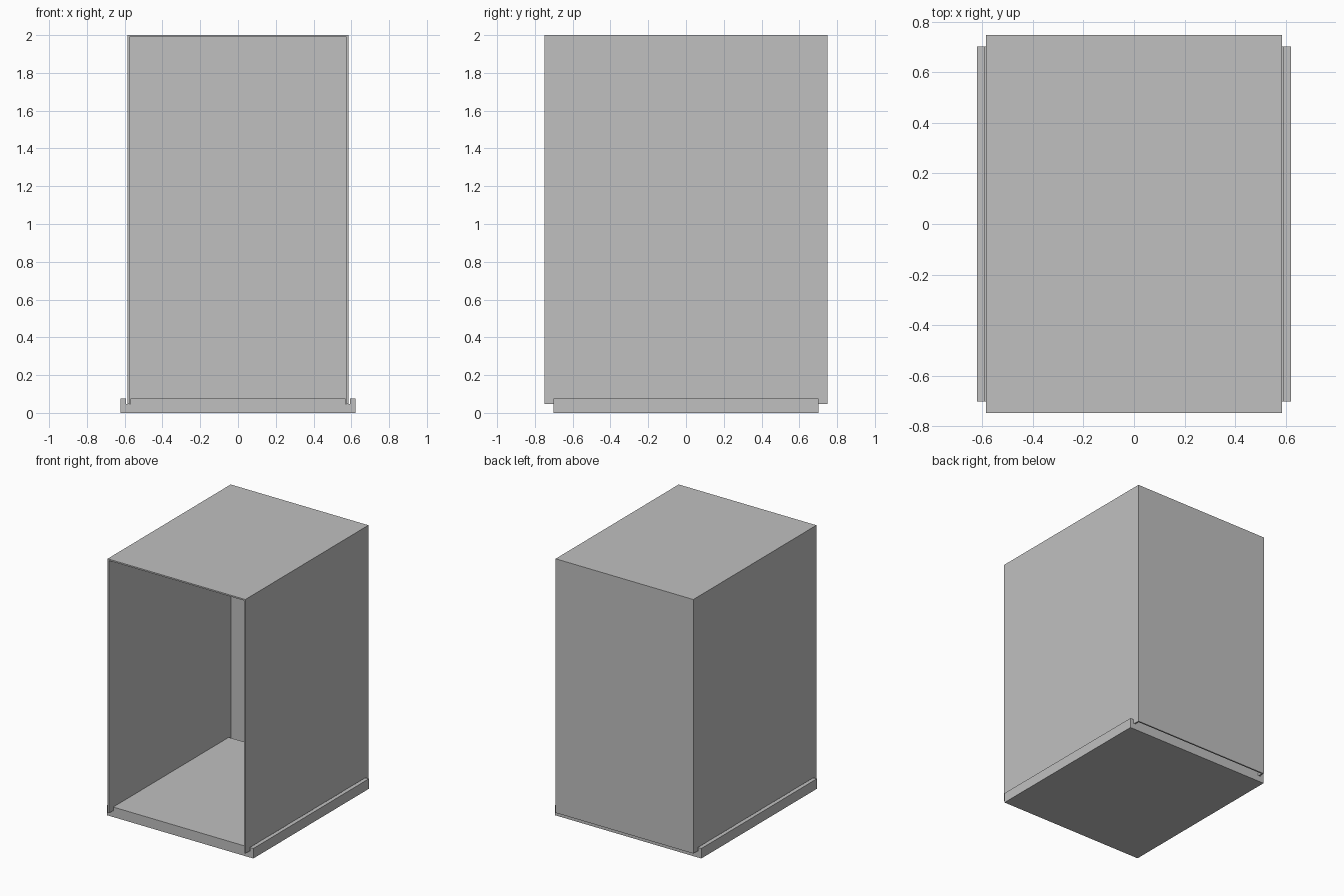
import bpy
import bmesh

old = bpy.data.objects.get("Cube")
if old:
    bpy.data.objects.remove(old, do_unlink=True)

grey = bpy.data.materials.new("light grey")
grey.use_nodes = True
colour = (0.53, 0.53, 0.53, 1)
grey.diffuse_color = colour
grey.node_tree.nodes["Principled BSDF"].inputs["Base Color"].default_value = colour


def add_object(name, bm):
    bmesh.ops.recalc_face_normals(bm, faces=bm.faces[:])
    mesh = bpy.data.meshes.new(name)
    bm.to_mesh(mesh)
    bm.free()
    mesh.materials.append(grey)
    obj = bpy.data.objects.new(name, mesh)
    bpy.context.collection.objects.link(obj)
    return obj


# Cover: thin box, open at the front and underneath
half_x, half_y, bottom, top, wall = 0.586, 0.748, 0.046, 2.0, 0.011
bm = bmesh.new()
bmesh.ops.create_cube(bm, size=2)
open_faces = [f for f in bm.faces if f.normal.y < -0.5 or f.normal.z < -0.5]
bmesh.ops.delete(bm, geom=open_faces, context="FACES")
for v in bm.verts:
    v.co.x *= half_x
    v.co.y *= half_y
    v.co.z = top if v.co.z > 0 else bottom
cover = add_object("cover", bm)
solid = cover.modifiers.new("wall thickness", "SOLIDIFY")
solid.thickness = wall
solid.offset = -1
solid.use_even_offset = True

# Base plate: mirrored profile with a groove for each side wall, swept front to back
base_y, base_top = 0.702, 0.077
right_half = [(0.622, 0), (0.622, base_top), (0.592, base_top),
              (0.592, bottom), (0.57, bottom), (0.57, base_top)]
profile = right_half + [(-x, z) for x, z in reversed(right_half)]
bm = bmesh.new()
face = bm.faces.new([bm.verts.new((x, -base_y, z)) for x, z in profile])
swept = bmesh.ops.extrude_face_region(bm, geom=[face])["geom"]
bmesh.ops.translate(bm, vec=(0, 2 * base_y, 0),
                    verts=[g for g in swept if isinstance(g, bmesh.types.BMVert)])
add_object("base_plate", bm)
